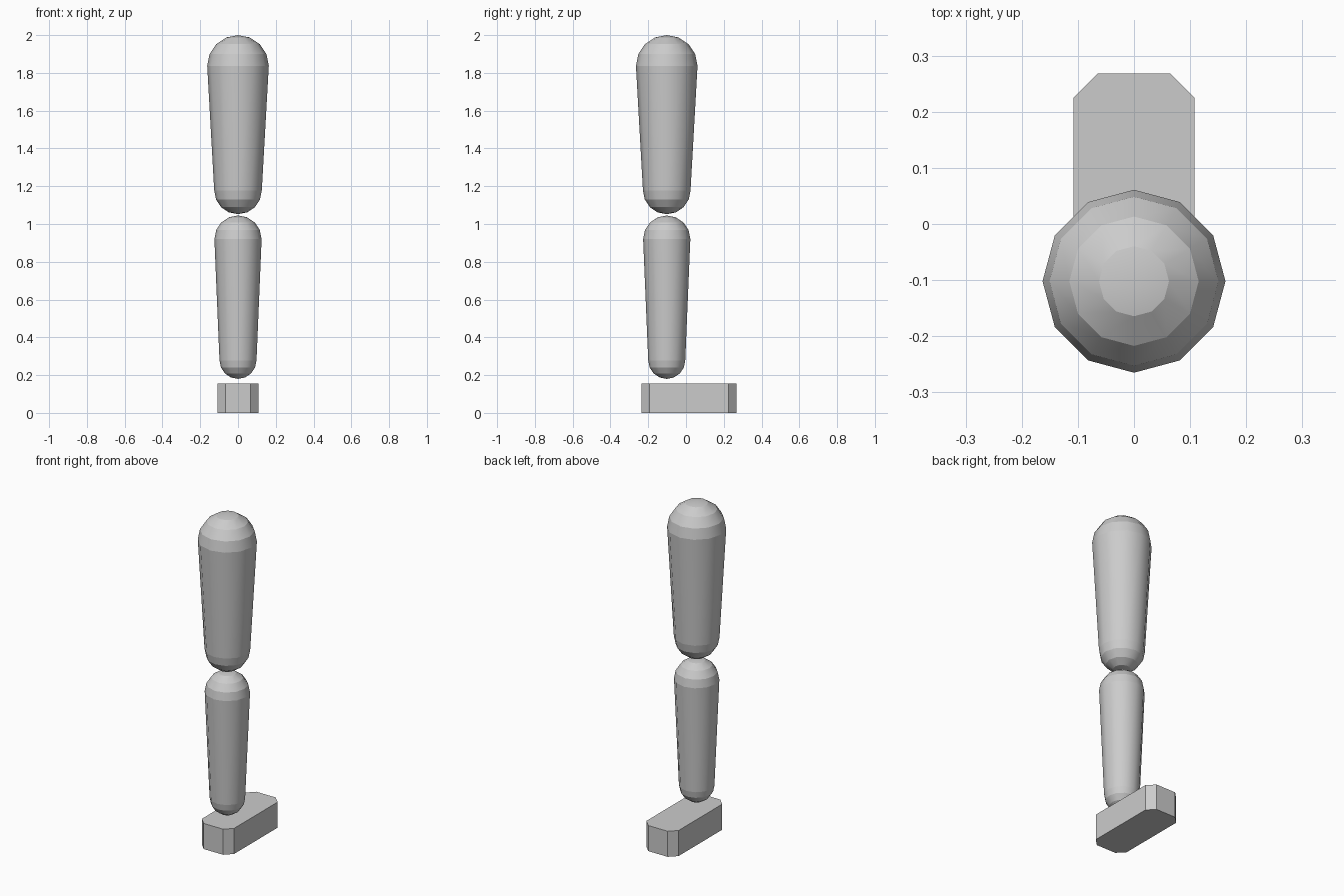
import bpy, bmesh
from math import sin, cos, pi

cube = bpy.data.objects.get("Cube")
if cube:
    bpy.data.objects.remove(cube)

grey = bpy.data.materials.new("light grey")
grey.use_nodes = True
colour = (0.6, 0.6, 0.6, 1)
grey.diffuse_color = colour
grey.node_tree.nodes["Principled BSDF"].inputs["Base Color"].default_value = colour

SIDES, BANDS = 12, 4
LEG_Y = -0.102


def add_object(name, bm):
    bmesh.ops.recalc_face_normals(bm, faces=bm.faces[:])
    mesh = bpy.data.meshes.new(name)
    bm.to_mesh(mesh)
    bm.free()
    mesh.materials.append(grey)
    obj = bpy.data.objects.new(name, mesh)
    bpy.context.collection.objects.link(obj)
    return obj


def tapered_capsule(name, bottom, top, r_bottom, r_top):
    """Round-ended limb: smooth around its axis, creased between bands."""
    angles = [i * pi / 2 / BANDS for i in range(1, BANDS + 1)]
    profile = [(r_bottom * sin(a), bottom + r_bottom * (1 - cos(a))) for a in angles]
    profile += [(r_top * sin(a), top - r_top * (1 - cos(a))) for a in reversed(angles)]
    bm = bmesh.new()
    rings = [[bm.verts.new((r * cos(2 * pi * k / SIDES), LEG_Y + r * sin(2 * pi * k / SIDES), z))
              for k in range(SIDES)] for r, z in profile]
    poles = [bm.verts.new((0, LEG_Y, z)) for z in (bottom, top)]
    for k in range(SIDES):
        n = (k + 1) % SIDES
        for low, high in zip(rings, rings[1:]):
            bm.faces.new((low[k], low[n], high[n], high[k]))
        bm.faces.new((poles[0], rings[0][n], rings[0][k]))
        bm.faces.new((poles[1], rings[-1][k], rings[-1][n]))
    for face in bm.faces:
        face.smooth = True
    for edge in bm.edges:
        a, b = edge.verts
        edge.smooth = abs(a.co.z - b.co.z) > 1e-5
    return add_object(name, bm)


# Thigh and shin
tapered_capsule("thigh", 1.052, 2.0, 0.126, 0.163)
tapered_capsule("shin", 0.18, 1.045, 0.098, 0.125)

# Foot: a block with its four upright corners chamfered
bm = bmesh.new()
bmesh.ops.create_cube(bm, size=1)
for v in bm.verts:
    v.co = (v.co.x * 0.216, v.co.y * 0.503 + 0.0165, (v.co.z + 0.5) * 0.155)
uprights = [e for e in bm.edges if abs(e.verts[0].co.z - e.verts[1].co.z) > 0.1]
bmesh.ops.bevel(bm, geom=uprights, offset=0.043, segments=1, affect='EDGES')
add_object("foot", bm)
